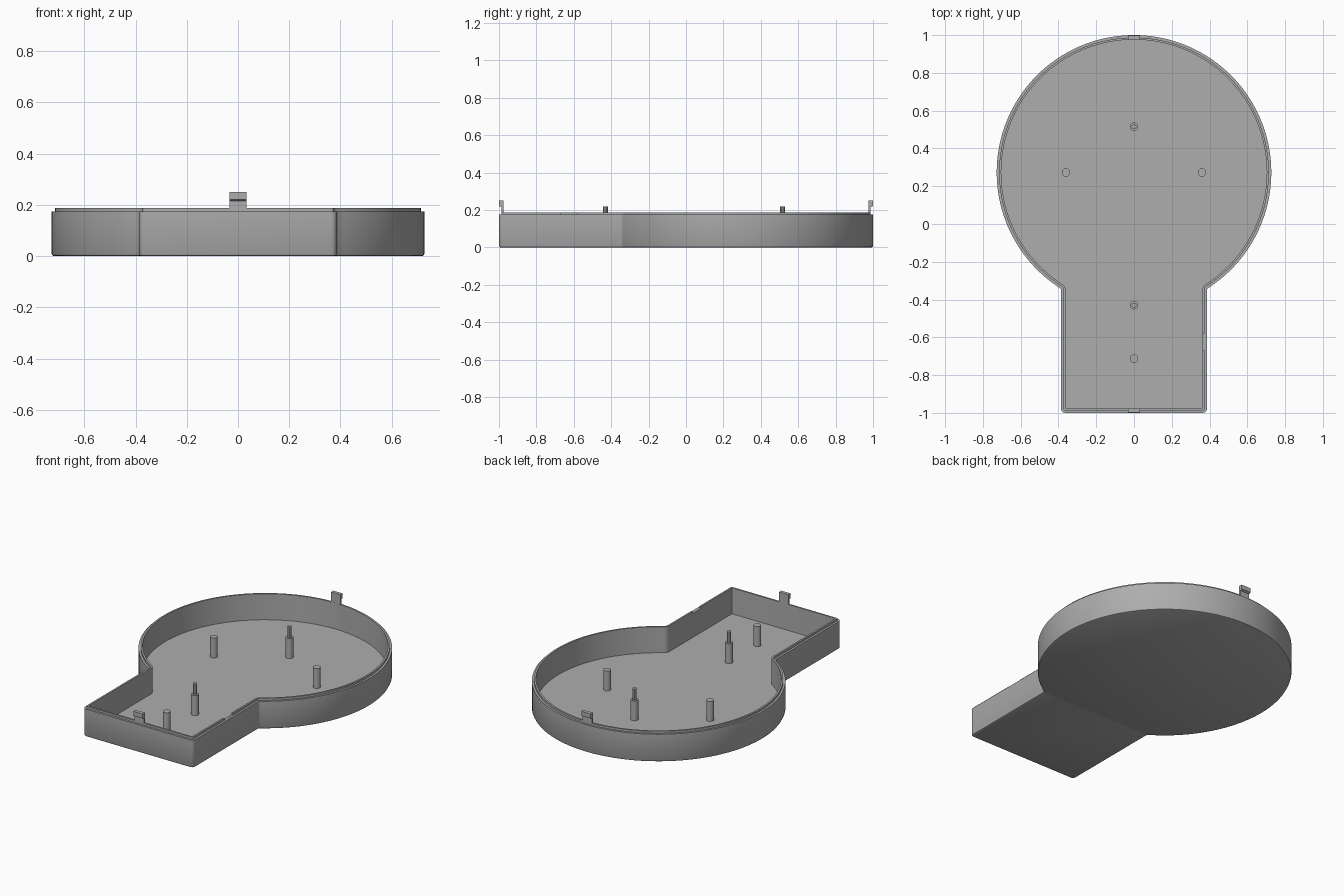
import bpy, bmesh, math

cube = bpy.data.objects.get("Cube")
if cube:
    bpy.data.objects.remove(cube, do_unlink=True)

# Plain grey plastic
GREY = (0.42, 0.42, 0.42, 1)
mat = bpy.data.materials.new("grey_plastic")
mat.use_nodes = True
mat.diffuse_color = GREY
mat.node_tree.nodes["Principled BSDF"].inputs["Base Color"].default_value = GREY

RADIUS, CENTRE_Y = 0.727, 0.273      # round section
HALF_W, FRONT = 0.386, -1.0          # straight section
FILLET, CORNER = 0.015, 0.022
RIM, LIP, FLOOR = 0.175, 0.188, 0.024


def make_object(name, bm, smooth=True):
    bmesh.ops.recalc_face_normals(bm, faces=bm.faces)
    mesh = bpy.data.meshes.new(name)
    bm.to_mesh(mesh)
    bm.free()
    mesh.materials.append(mat)
    obj = bpy.data.objects.new(name, mesh)
    bpy.context.collection.objects.link(obj)
    bpy.ops.object.select_all(action="DESELECT")
    obj.select_set(True)
    bpy.context.view_layer.objects.active = obj
    if smooth:
        bpy.ops.object.shade_smooth_by_angle(angle=math.radians(30))
    return obj


def arc(cx, cy, r, start, end, steps):
    return [(cx + r * math.cos(start + (end - start) * i / steps),
             cy + r * math.sin(start + (end - start) * i / steps))
            for i in range(steps + 1)]


def outline(inset):
    """Keyhole outline, moved inwards by inset."""
    # Fillet centre stays put, so the fillet is concentric at every inset
    fx = HALF_W + FILLET
    fy = CENTRE_Y - math.sqrt((RADIUS + FILLET) ** 2 - fx ** 2)
    toward = math.atan2(CENTRE_Y - fy, -fx)
    corner = max(CORNER - inset, 0.004)
    w, front = HALF_W - inset, FRONT + inset
    half = arc(w - corner, front + corner, corner, -math.pi / 2, 0, 5)
    half += arc(fx, fy, FILLET + inset, math.pi, toward, 4)
    half += arc(0, CENTRE_Y, RADIUS - inset, toward - math.pi, math.pi / 2, 64)[1:]
    return half + [(-x, y) for x, y in reversed(half[:-1])]


# Tray: floor, outer wall and stepped lip as one shell
bm = bmesh.new()
rings = []
for inset, z in ((0.009, 0), (0.003, 0.003), (0, 0.009), (0, RIM), (0.013, RIM),
                 (0.013, LIP), (0.024, LIP), (0.024, FLOOR)):
    rings.append([bm.verts.new((x, y, z)) for x, y in outline(inset)])
for low, high in zip(rings, rings[1:]):
    n = len(low)
    for i in range(n):
        j = (i + 1) % n
        bm.faces.new((low[i], low[j], high[j], high[i]))
bm.faces.new(rings[0][::-1])
bm.faces.new(rings[-1])
tray = make_object("tray", bm)

# Gap in the lip on the left side wall
bm = bmesh.new()
bmesh.ops.create_cube(bm, size=1)
bmesh.ops.scale(bm, vec=(0.04, 0.085, 0.04), verts=bm.verts)
bmesh.ops.translate(bm, vec=(HALF_W - 0.02, -0.625, RIM + 0.021), verts=bm.verts)
cutter = make_object("lip_gap_cutter", bm, smooth=False)
cutter.hide_render = True
gap = tray.modifiers.new("lip_gap", "BOOLEAN")
gap.operation, gap.solver, gap.object = "DIFFERENCE", "EXACT", cutter
bpy.context.view_layer.objects.active = tray
bpy.ops.object.modifier_apply(modifier=gap.name)
bpy.data.objects.remove(cutter, do_unlink=True)


# Snap clips at both ends, hooked outwards
def clip(name, side):
    profile = ((0.976, RIM - 0.02), (0.987, RIM - 0.02), (0.987, 0.216),
               (0.999, 0.222), (0.999, 0.25), (0.976, 0.25))
    bm = bmesh.new()
    face = bm.faces.new([bm.verts.new((-0.033, side * y, z)) for y, z in profile])
    new = bmesh.ops.extrude_face_region(bm, geom=[face])["geom"]
    bmesh.ops.translate(bm, vec=(0.066, 0, 0),
                        verts=[v for v in new if isinstance(v, bmesh.types.BMVert)])
    make_object(name, bm, smooth=False)


clip("front_clip", -1)
clip("back_clip", 1)


# Support posts, two of them with a locating pin
def post(name, x, y, radius, bottom, top, sides):
    bm = bmesh.new()
    bmesh.ops.create_cone(bm, cap_ends=True, segments=sides, radius1=radius,
                          radius2=radius, depth=top - bottom)
    bmesh.ops.translate(bm, vec=(x, y, (bottom + top) / 2), verts=bm.verts)
    make_object(name, bm)


for name, x, y, pinned in (("left_post", 0.36, 0.273, False),
                           ("right_post", -0.36, 0.273, False),
                           ("front_post", 0, -0.713, False),
                           ("middle_post", 0, -0.43, True),
                           ("back_post", 0, 0.515, True)):
    post(name, x, y, 0.0225, FLOOR - 0.005, 0.15, 16)
    if pinned:
        post(name + "_pin", x, y, 0.013, 0.145, 0.22, 10)
